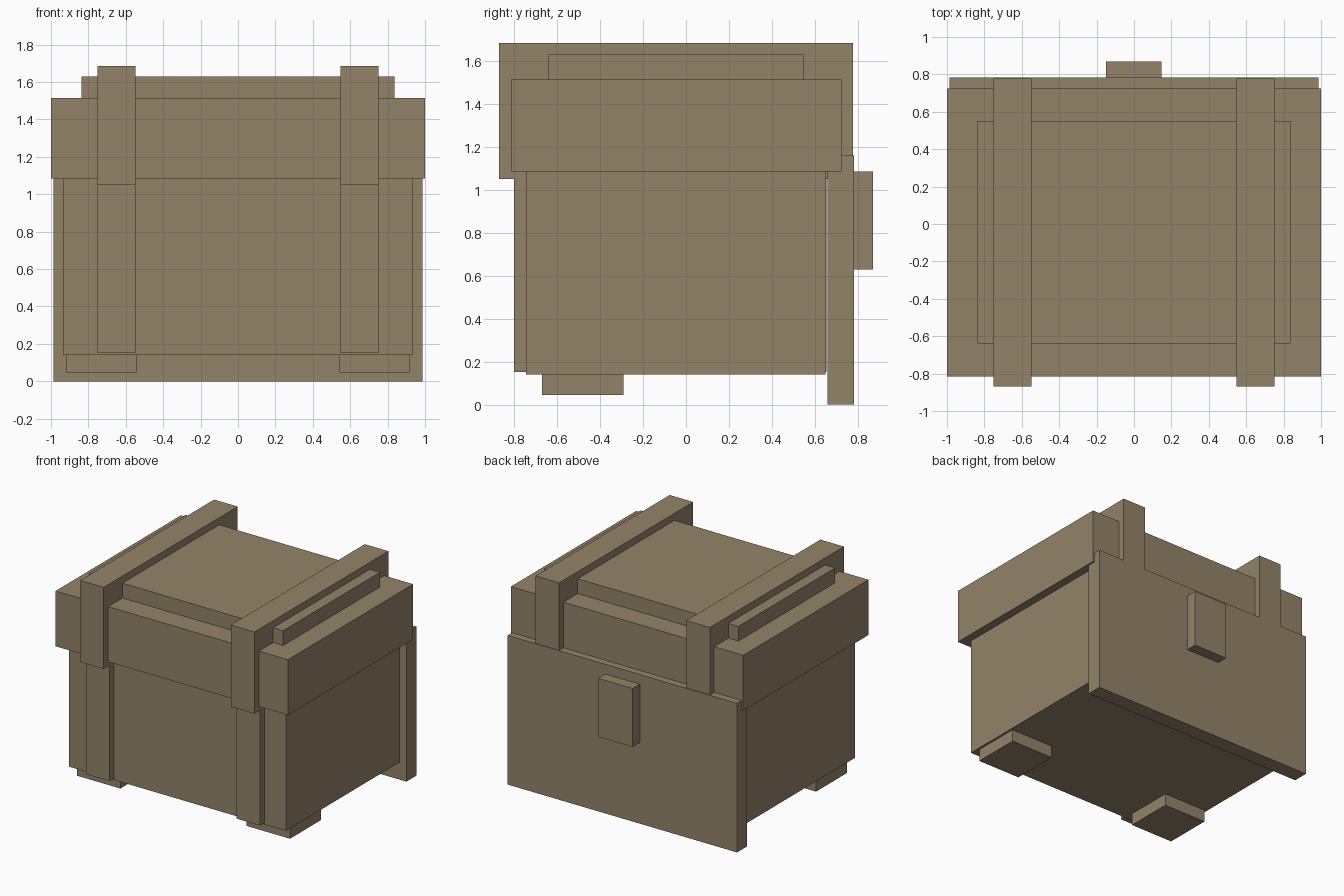
import bpy
from mathutils import Vector

cube = bpy.data.objects.get("Cube")
if cube:
    bpy.data.objects.remove(cube, do_unlink=True)

COLOR = (0.296, 0.231, 0.144, 1)
wood = bpy.data.materials.new("tan_wood")
wood.use_nodes = True
wood.diffuse_color = COLOR
bsdf = next(n for n in wood.node_tree.nodes if n.type == 'BSDF_PRINCIPLED')
bsdf.inputs["Base Color"].default_value = COLOR


def box(name, x, y, z):
    """Add a box from its (min, max) extents on each axis."""
    lo, hi = (Vector(c) for c in zip(x, y, z))
    bpy.ops.mesh.primitive_cube_add(size=1, location=(lo + hi) / 2)
    obj = bpy.context.object
    obj.name = name
    obj.scale = hi - lo
    bpy.ops.object.transform_apply(location=False, rotation=False, scale=True)
    obj.data.materials.append(wood)
    return obj


def pair(name, x, y, z):
    """Add a box on the left side and its mirror on the right."""
    box("left_" + name, x, y, z)
    box("right_" + name, (-x[1], -x[0]), y, z)


# Chest body and back board with latch
box("body", (-0.935, 0.935), (-0.745, 0.65), (0.14, 1.10))
box("back_board", (-0.987, 0.987), (0.66, 0.782), (0, 1.16))
box("latch", (-0.15, 0.146), (0.782, 0.87), (0.63, 1.085))

# Stepped lid
box("lid", (-1, 1), (-0.815, 0.725), (1.085, 1.515))
box("lid_panel", (-0.836, 0.836), (-0.64, 0.55), (1.50, 1.63))

# Straps around the body and lid, and the front feet
pair("body_strap", (0.547, 0.75), (-0.80, 0.655), (0.152, 1.07))
pair("lid_strap", (0.547, 0.75), (-0.87, 0.777), (1.05, 1.685))
pair("foot", (0.543, 0.917), (-0.67, -0.29), (0.045, 0.15))
